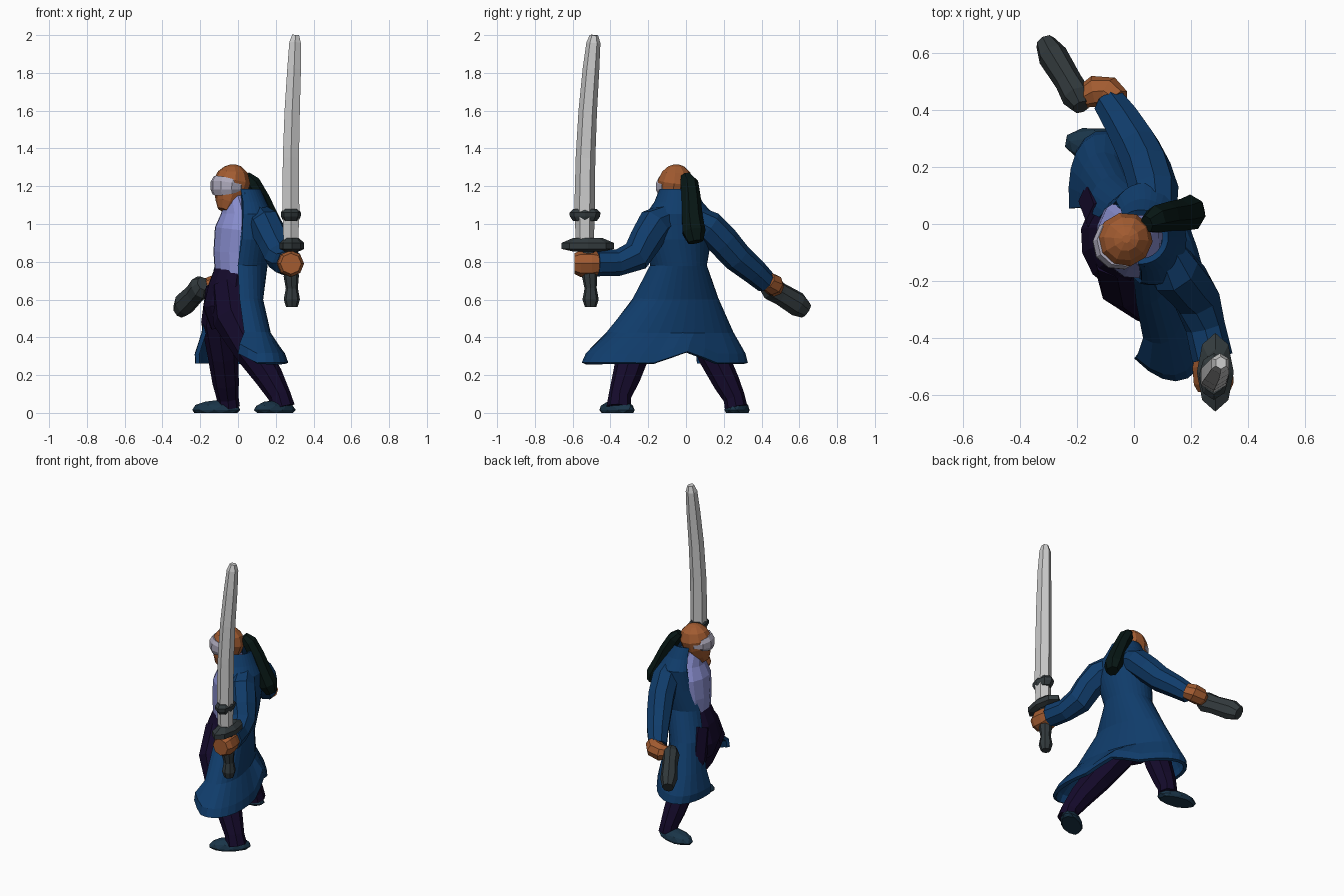
import bpy, bmesh, math
from mathutils import Vector, Matrix


def mat(name, rgb):
    m = bpy.data.materials.new(name)
    m.diffuse_color = (*rgb, 1)
    return m


BLUE = mat("coat_blue", (0.005, 0.045, 0.145))
SKIN = mat("skin", (0.36, 0.105, 0.03))
LILAC = mat("lilac", (0.25, 0.27, 0.62))
DARK = mat("trouser_dark", (0.007, 0.003, 0.024))
HAIR = mat("hair", (0.002, 0.008, 0.007))
IRON = mat("iron", (0.032, 0.042, 0.046))
SHOE = mat("shoe_blue", (0.01, 0.035, 0.065))
STEEL = mat("steel", (0.6, 0.6, 0.6))
BAND = mat("band", (0.42, 0.40, 0.5))


def finish(name, bm, material):
    bmesh.ops.recalc_face_normals(bm, faces=bm.faces)
    me = bpy.data.meshes.new(name)
    bm.to_mesh(me)
    bm.free()
    me.materials.append(material)
    ob = bpy.data.objects.new(name, me)
    bpy.context.collection.objects.link(ob)
    return ob


def bridge(bm, rings, closed=True):
    for a, b in zip(rings, rings[1:]):
        n = len(a)
        for i in range(n if closed else n - 1):
            j = (i + 1) % n
            bm.faces.new((a[i], a[j], b[j], b[i]))


def tube(name, path, material, n=8, side=(0, 1, 0), flat=1.0, caps=True):
    """Loft of ellipses: path of (x, y, z, radius along side), flat = other radius ratio."""
    bm = bmesh.new()
    pts = [Vector(p[:3]) for p in path]
    rings = []
    for i, p in enumerate(pts):
        t = (pts[min(i + 1, len(pts) - 1)] - pts[max(i - 1, 0)]).normalized()
        s = Vector(side)
        u = (s - t * s.dot(t)).normalized()
        v = t.cross(u)
        r = path[i][3]
        rings.append([bm.verts.new(p + u * r * math.cos(2 * math.pi * k / n)
                                   + v * r * flat * math.sin(2 * math.pi * k / n)) for k in range(n)])
    bridge(bm, rings)
    if caps:
        bm.faces.new(rings[0])
        bm.faces.new(rings[-1])
    return finish(name, bm, material)


# Long coat: open ellipse rings, turned and spread towards the hem
def coat():
    # z, centre x, centre y, half depth, half width, turn, far and near edge angles in degrees
    rows = [(1.18, 0.025, -0.045, 0.085, 0.085, 13, 60, 290), (1.11, 0.04, -0.04, 0.10, 0.12, 13, 55, 292),
            (1.05, 0.05, -0.035, 0.12, 0.17, 13, 50, 298), (0.92, 0.04, -0.04, 0.125, 0.165, 13, 45, 295),
            (0.78, 0.01, -0.04, 0.135, 0.14, 15, 40, 290), (0.60, -0.015, -0.055, 0.125, 0.225, 18, 36, 290),
            (0.42, -0.01, -0.085, 0.135, 0.345, 20, 34, 298), (0.31, 0.01, -0.108, 0.185, 0.435, 20, 32, 310),
            (0.262, 0.02, -0.112, 0.19, 0.452, 20, 32, 314)]
    cols = 24
    bm = bmesh.new()
    rings = []
    for k, (z, cx, cy, a, b, turn, t0, t1) in enumerate(rows):
        lat = Vector((-math.sin(math.radians(turn)), math.cos(math.radians(turn))))
        fwd = Vector((-lat.y, lat.x))
        ring = []
        for i in range(cols + 1):
            th = math.radians(t0 + (t1 - t0) * i / cols)
            p = Vector((cx, cy)) + fwd * a * math.cos(th) + lat * b * math.sin(th)
            zz = z
            if k >= 7:                       # back vent and lifted front corner
                zz += {12: 0.06, 11: 0.03, 13: 0.03, cols: 0.05, cols - 1: 0.025}.get(i, 0)
            ring.append(bm.verts.new((p.x, p.y, zz)))
        rings.append(ring)
    bridge(bm, rings, closed=False)
    ob = finish("long_coat", bm, BLUE)
    sol = ob.modifiers.new("thickness", "SOLIDIFY")
    sol.thickness = 0.022
    sol.offset = 0


coat()

# Torso and hips
LAT = (-0.25, 0.97, 0)
tube("shirt", [(-0.02, -0.05, 0.72, 0.13), (-0.025, -0.05, 0.85, 0.135), (-0.01, -0.05, 0.97, 0.145),
               (0.0, -0.05, 1.06, 0.115), (-0.02, -0.055, 1.15, 0.075)], LILAC, 12, LAT, 0.78)
tube("hips", [(-0.03, -0.05, 0.76, 0.12), (-0.05, -0.06, 0.66, 0.145), (-0.06, -0.07, 0.56, 0.165),
              (-0.05, -0.07, 0.45, 0.12)], DARK, 12, LAT, 0.76)

# Legs
tube("front_leg", [(-0.05, -0.1, 0.66, 0.10), (-0.02, -0.19, 0.5, 0.115), (0.07, -0.275, 0.33, 0.09),
                   (0.165, -0.315, 0.19, 0.075), (0.22, -0.35, 0.09, 0.06), (0.235, -0.355, 0.03, 0.066)], DARK)
tube("back_leg", [(-0.08, 0.01, 0.66, 0.09), (-0.10, 0.08, 0.48, 0.095), (-0.08, 0.145, 0.3, 0.08),
                  (-0.065, 0.215, 0.16, 0.07), (-0.055, 0.255, 0.08, 0.058), (-0.05, 0.265, 0.03, 0.06)], DARK)


# Shoes: squashed balls with a flat sole
def shoe(name, x, y, angle):
    bm = bmesh.new()
    bmesh.ops.create_icosphere(bm, subdivisions=2, radius=1)
    m = Matrix.Translation((x, y, 0.015)) @ Matrix.Rotation(math.radians(angle), 4, "Z")
    bmesh.ops.transform(bm, matrix=m @ Matrix.Diagonal((0.132, 0.066, 0.052, 1)), verts=bm.verts)
    for v in bm.verts:
        v.co.z = max(v.co.z, 0)
    finish(name, bm, SHOE)


shoe("front_shoe", 0.195, -0.365, 38)
shoe("back_shoe", -0.115, 0.27, -10)

# Arms
tube("sword_sleeve", [(0.1, -0.09, 1.045, 0.07), (0.14, -0.165, 1.0, 0.093), (0.19, -0.215, 0.91, 0.088),
                      (0.22, -0.265, 0.83, 0.083), (0.25, -0.36, 0.795, 0.07), (0.275, -0.47, 0.795, 0.072)],
     BLUE, 8, (1, 0, 0))
tube("sheath_sleeve", [(0.08, 0.03, 1.035, 0.07), (0.07, 0.12, 0.985, 0.087), (0.045, 0.2, 0.905, 0.085),
                       (0.012, 0.27, 0.825, 0.08), (-0.04, 0.36, 0.75, 0.07), (-0.085, 0.425, 0.69, 0.06)],
     BLUE, 8, (1, 0, 0))
tube("sword_hand", [(0.275, -0.44, 0.79, 0.055), (0.275, -0.5, 0.79, 0.07), (0.28, -0.56, 0.79, 0.07),
                    (0.28, -0.59, 0.79, 0.055)], SKIN, 8, (1, 0, 0))
tube("sheath_hand", [(-0.06, 0.43, 0.70, 0.05), (-0.09, 0.46, 0.68, 0.058), (-0.14, 0.465, 0.67, 0.055),
                     (-0.18, 0.445, 0.67, 0.04)], SKIN, 8, (0, 0, 1))

# Sheath
tube("sheath", [(-0.185, 0.41, 0.685, 0.04), (-0.2, 0.445, 0.665, 0.066), (-0.23, 0.5, 0.63, 0.06),
                (-0.285, 0.59, 0.575, 0.066), (-0.31, 0.635, 0.542, 0.045)], IRON, 8, (0, 0, 1), 0.8)

# Sword
tube("blade", [(0.28, -0.535, 0.88, 0.047), (0.28, -0.537, 1.08, 0.054), (0.28, -0.532, 1.35, 0.052),
               (0.287, -0.52, 1.6, 0.049), (0.297, -0.503, 1.82, 0.044), (0.302, -0.49, 1.96, 0.037),
               (0.305, -0.487, 2.0, 0.022)], STEEL, 6, (0, 1, 0), 0.95)
tube("guard", [(0.285, -0.52, 0.855, 0.08), (0.285, -0.52, 0.868, 0.138), (0.285, -0.52, 0.9, 0.138),
               (0.285, -0.52, 0.925, 0.08)], IRON, 8, (0, 1, 0), 0.47)
tube("blade_collar", [(0.28, -0.535, 1.015, 0.062), (0.28, -0.535, 1.04, 0.08), (0.28, -0.535, 1.06, 0.082),
                      (0.28, -0.535, 1.08, 0.062)], IRON, 8, (0, 1, 0), 0.65)
tube("grip", [(0.285, -0.505, 0.56, 0.03), (0.285, -0.505, 0.6, 0.043), (0.285, -0.505, 0.66, 0.032),
              (0.282, -0.51, 0.72, 0.04), (0.282, -0.52, 0.87, 0.035)], IRON)

# Head
FACE = (-0.85, -0.5, 0)
tube("head", [(-0.07, -0.085, 1.07, 0.04), (-0.055, -0.075, 1.11, 0.068), (-0.04, -0.062, 1.17, 0.09),
              (-0.032, -0.055, 1.225, 0.1), (-0.027, -0.052, 1.275, 0.08), (-0.027, -0.052, 1.305, 0.045),
              (-0.027, -0.052, 1.315, 0.015)], SKIN, 10, FACE, 0.95)
tube("blindfold", [(-0.052, -0.068, 1.17, 0.084), (-0.054, -0.07, 1.182, 0.092), (-0.052, -0.068, 1.212, 0.094),
                   (-0.047, -0.065, 1.23, 0.086)], BAND, 10, FACE, 0.99)
tube("ponytail", [(0.045, 0.0, 1.255, 0.03), (0.075, 0.015, 1.22, 0.05), (0.12, 0.025, 1.14, 0.053),
                  (0.165, 0.03, 1.04, 0.058), (0.2, 0.04, 0.96, 0.064), (0.215, 0.05, 0.905, 0.042)],
     HAIR, 7, (0, 1, 0), 0.85)

# Coat lapels folded along the chest opening
tube("lapel_far", [(-0.005, 0.035, 1.14, 0.025), (-0.045, 0.05, 1.0, 0.035), (-0.08, 0.045, 0.8, 0.02)],
     BLUE, 6, LAT, 0.5)
tube("lapel_near", [(0.03, -0.125, 1.16, 0.025), (0.035, -0.175, 1.0, 0.035), (0.0, -0.16, 0.8, 0.02)],
     BLUE, 6, LAT, 0.5)
